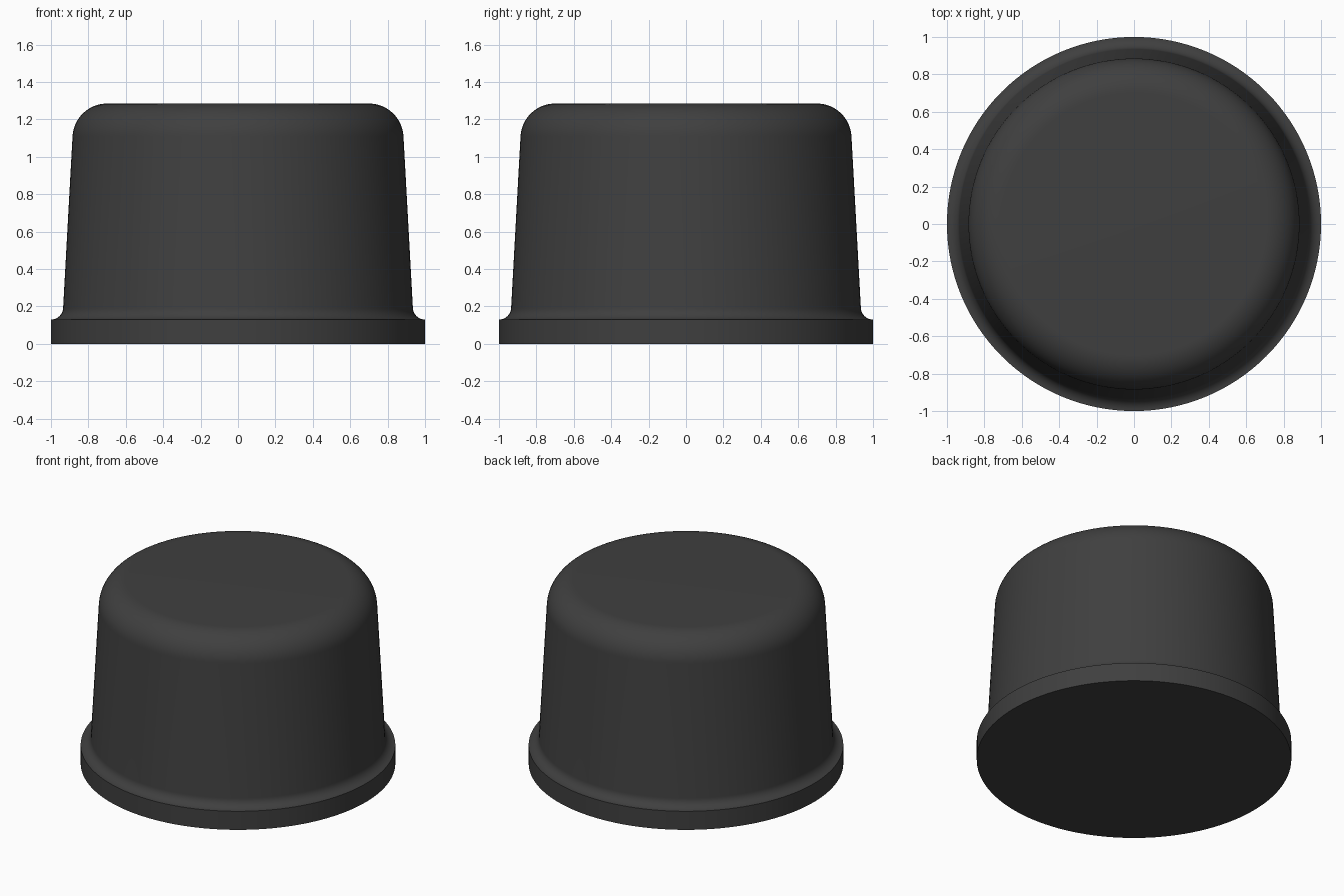
import bpy, bmesh
from math import sin, cos, radians, pi

if "Cube" in bpy.data.objects:
    bpy.data.objects.remove(bpy.data.objects["Cube"])

SIDES = 128
TAPER = 3  # wall lean in degrees


def arc(cx, cz, r, a0, a1, n):
    """Profile points along an arc, angles in degrees."""
    angles = [radians(a0 + (a1 - a0) * i / n) for i in range(n + 1)]
    return [(cx + r * cos(a), cz + r * sin(a)) for a in angles]


def lathe(name, profile):
    """Revolve an (r, z) profile about z and cap both ends."""
    bm = bmesh.new()
    rings = [[bm.verts.new((r * cos(2 * pi * i / SIDES), r * sin(2 * pi * i / SIDES), z))
              for i in range(SIDES)] for r, z in profile]
    for lo, hi in zip(rings, rings[1:]):
        for i in range(SIDES):
            j = (i + 1) % SIDES
            bm.faces.new((lo[i], lo[j], hi[j], hi[i]))
    bm.faces.new(rings[0][::-1])
    bm.faces.new(rings[-1])
    mesh = bpy.data.meshes.new(name)
    bm.to_mesh(mesh)
    bm.free()
    obj = bpy.data.objects.new(name, mesh)
    bpy.context.collection.objects.link(obj)
    bpy.context.view_layer.objects.active = obj
    obj.select_set(True)
    bpy.ops.object.shade_smooth_by_angle(angle=radians(30))
    return obj


# Flange rim, concave fillet, tapered wall, rounded top edge
profile = [(1, 0)]
profile += arc(1.0, 0.195, 0.065, 270, 180 + TAPER, 10)
profile += arc(0.70, 1.10, 0.185, TAPER, 90, 16)
cap = lathe("flanged_cap", profile)

# Dark rubber colour
rubber = bpy.data.materials.new("dark_rubber")
rubber.diffuse_color = (0.05, 0.05, 0.05, 1)
rubber.use_nodes = True
rubber.node_tree.nodes["Principled BSDF"].inputs["Base Color"].default_value = rubber.diffuse_color
cap.data.materials.append(rubber)
